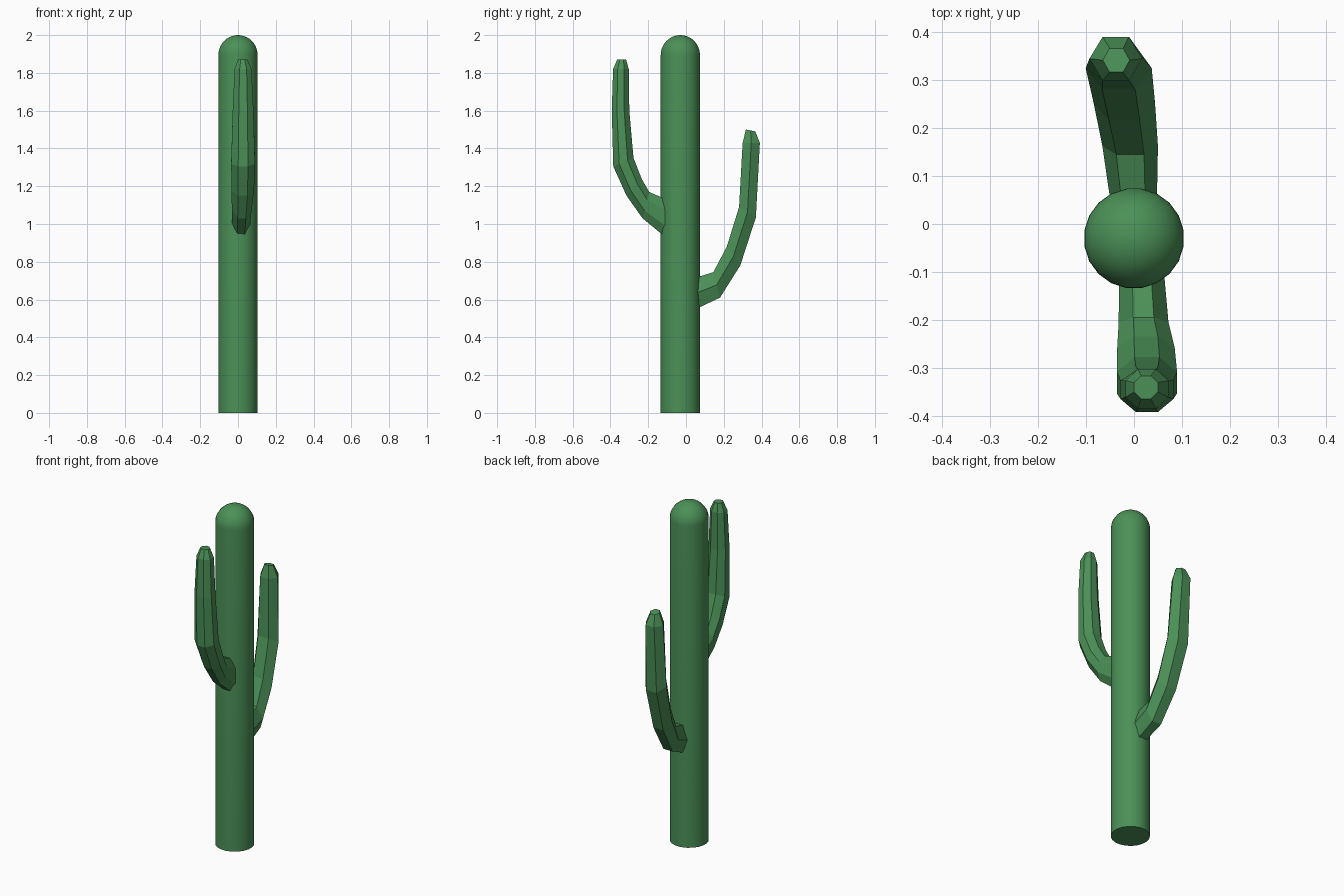
import bpy, bmesh, math
from mathutils import Vector

if "Cube" in bpy.data.objects:
    bpy.data.objects.remove(bpy.data.objects["Cube"])

green = bpy.data.materials.new("cactus_green")
green.diffuse_color = (0.07, 0.28, 0.095, 1)
green.use_nodes = True
green.node_tree.nodes["Principled BSDF"].inputs["Base Color"].default_value = green.diffuse_color


def loft(name, rings, sides, offset, smooth_angle):
    """Skin rings given as (centre, half axis u, half axis v), capped at both ends."""
    bm = bmesh.new()
    loops = []
    for c, u, v in rings:
        angles = [2 * math.pi * (i + offset) / sides for i in range(sides)]
        loops.append([bm.verts.new(c + u * math.cos(a) + v * math.sin(a)) for a in angles])
    for a, b in zip(loops, loops[1:]):
        for i in range(sides):
            j = (i + 1) % sides
            bm.faces.new((a[i], a[j], b[j], b[i]))
    bm.faces.new(loops[0][::-1])
    bm.faces.new(loops[-1])
    bmesh.ops.recalc_face_normals(bm, faces=bm.faces)
    mesh = bpy.data.meshes.new(name)
    bm.to_mesh(mesh)
    bm.free()
    mesh.materials.append(green)
    obj = bpy.data.objects.new(name, mesh)
    bpy.context.collection.objects.link(obj)
    bpy.ops.object.select_all(action='DESELECT')
    obj.select_set(True)
    bpy.context.view_layer.objects.active = obj
    if smooth_angle:
        bpy.ops.object.shade_smooth_by_angle(angle=math.radians(smooth_angle))
    return obj


def arm(name, sections, sides, offset):
    """Sections: outer y, outer z, inner y, inner z, centre x, half width in x."""
    flat = 1 / math.cos(math.pi / sides)
    wide = flat if offset else 1
    rings = []
    for oy, oz, iy, iz, x, w in sections:
        outer, inner = Vector((x, oy, oz)), Vector((x, iy, iz))
        rings.append(((outer + inner) / 2, Vector((w * wide, 0, 0)), (outer - inner) / 2 * flat))
    return loft(name, rings, sides, offset, 0)


# Trunk: cylinder with a hemispherical top
R, H, CY = 0.105, 2.0, -0.03
profile = [(R, 0)]
for k in range(10):
    t = math.pi / 2 * k / 10
    profile.append((R * math.cos(t), H - R + R * math.sin(t)))
profile.append((0.002, H))
loft("trunk", [(Vector((0, CY, z)), Vector((r, 0, 0)), Vector((0, r, 0))) for r, z in profile],
     20, 0.5, 35)

# Front arm: eight sided
arm("front_arm", [
    (-0.06, 0.89, -0.06, 1.11, 0.014, 0.045),
    (-0.23, 1.03, -0.195, 1.17, 0.020, 0.052),
    (-0.315, 1.15, -0.235, 1.24, 0.025, 0.060),
    (-0.385, 1.305, -0.278, 1.35, 0.027, 0.063),
    (-0.393, 1.60, -0.300, 1.60, 0.027, 0.055),
    (-0.386, 1.82, -0.303, 1.82, 0.027, 0.045),
    (-0.365, 1.87, -0.317, 1.87, 0.025, 0.025),
], 8, 0.5)

# Back arm: six sided
arm("back_arm", [
    (0.01, 0.53, 0.0, 0.70, 0.002, 0.045),
    (0.18, 0.61, 0.145, 0.745, -0.008, 0.058),
    (0.287, 0.78, 0.216, 0.88, -0.020, 0.064),
    (0.37, 1.035, 0.281, 1.09, -0.032, 0.069),
    (0.391, 1.43, 0.300, 1.43, -0.038, 0.055),
    (0.367, 1.49, 0.317, 1.50, -0.037, 0.028),
], 6, 0)
